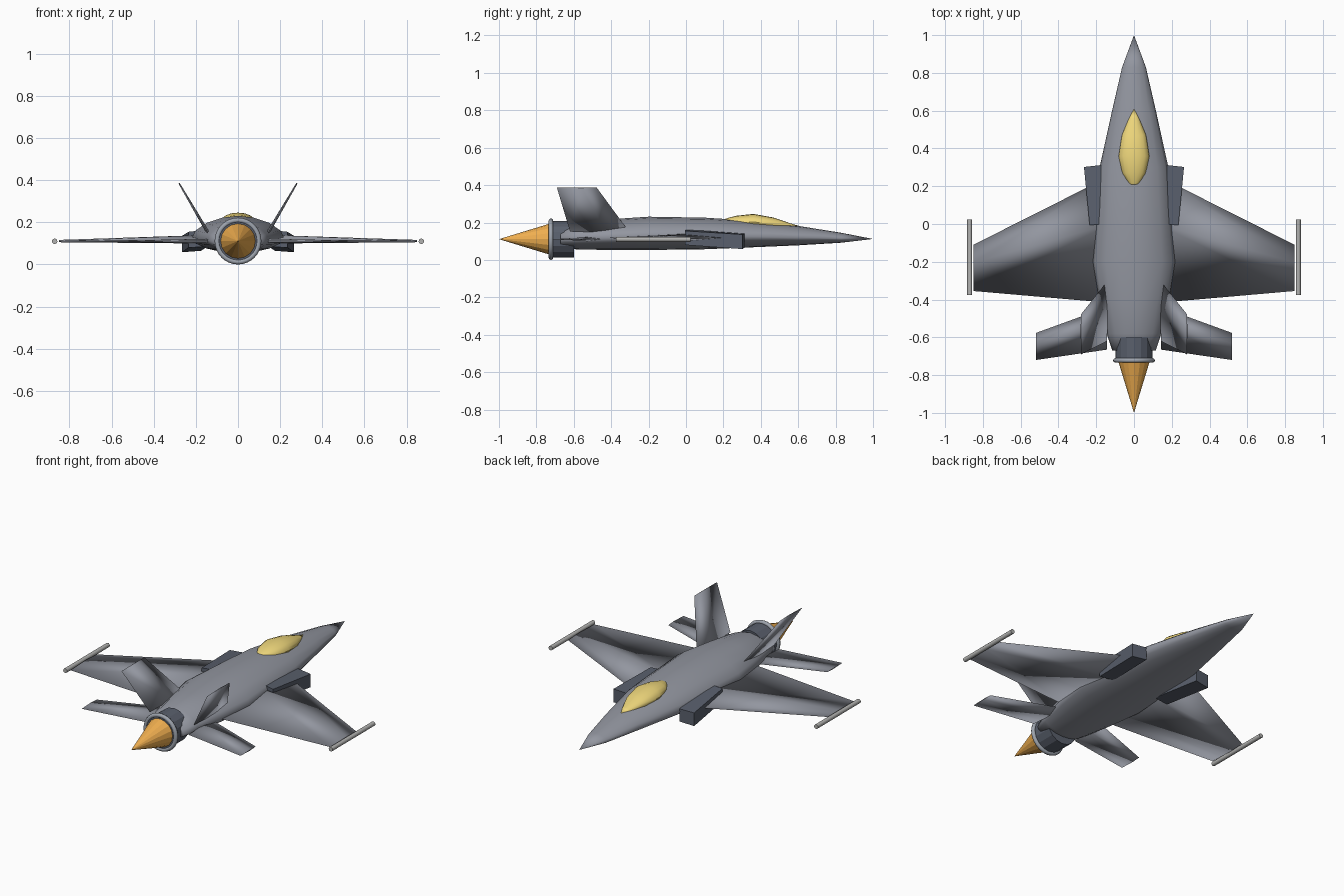
import bpy, bmesh, math
from mathutils import Vector

if "Cube" in bpy.data.objects:
    bpy.data.objects.remove(bpy.data.objects["Cube"])

ZC = 0.111  # engine axis height


def material(name, rgb):
    m = bpy.data.materials.new(name)
    m.diffuse_color = (*rgb, 1)
    m.use_nodes = True
    m.node_tree.nodes["Principled BSDF"].inputs["Base Color"].default_value = m.diffuse_color
    return m


BODY = material("body_grey", (0.29, 0.305, 0.35))
DARK = material("dark_grey", (0.10, 0.115, 0.15))
RING = material("ring_grey", (0.34, 0.37, 0.42))
RAIL = material("rail_grey", (0.45, 0.45, 0.44))
GOLD = material("canopy_gold", (0.86, 0.68, 0.20))
ORANGE = material("flame_orange", (0.88, 0.43, 0.08))


def loft(name, rings, mat, smooth=40):
    """Skin a list of equal-length closed rings; one-point rings make tips."""
    bm = bmesh.new()
    loops = [[bm.verts.new(p) for p in r] for r in rings]
    for a, b in zip(loops, loops[1:]):
        n = max(len(a), len(b))
        for i in range(n):
            j = (i + 1) % n
            if len(a) == 1:
                bm.faces.new((a[0], b[i], b[j]))
            elif len(b) == 1:
                bm.faces.new((a[i], b[0], a[j]))
            else:
                bm.faces.new((a[i], b[i], b[j], a[j]))
    for end in (loops[0], loops[-1]):
        if len(end) > 2:
            bm.faces.new(end)
    bmesh.ops.recalc_face_normals(bm, faces=bm.faces)
    me = bpy.data.meshes.new(name)
    bm.to_mesh(me)
    bm.free()
    ob = bpy.data.objects.new(name, me)
    bpy.context.collection.objects.link(ob)
    me.materials.append(mat)
    if smooth:
        bpy.ops.object.select_all(action='DESELECT')
        bpy.context.view_layer.objects.active = ob
        ob.select_set(True)
        bpy.ops.object.shade_smooth_by_angle(angle=math.radians(smooth))
    return ob


def oval(y, hw, zb, zt, n=16, power=2.0, mid=0.5):
    """Superelliptic section in the xz plane, widest at fraction mid of its height."""
    zc = zb + mid * (zt - zb)
    ring = []
    for i in range(n):
        t = 2 * math.pi * i / n
        c, s = math.cos(t), math.sin(t)
        hz = zt - zc if s > 0 else zc - zb
        ring.append((hw * math.copysign(abs(c) ** (2 / power), c), y,
                     zc + hz * math.copysign(abs(s) ** (2 / power), s)))
    return ring


def circle(y, r, x=0, z=ZC, n=16):
    return [(x + px, y, pz) for px, _, pz in oval(0, r, z - r, z + r, n)]


def foil(name, side, root, tip):
    """Tapered diamond-section surface; ends are (x, z, y_lead, y_trail, thickness)."""
    span = Vector((tip[0] - root[0], 0, tip[1] - root[1])).normalized()
    nx, nz = -span.z, span.x
    rings = []
    for x, z, yl, yt, th in (root, tip):
        rings.append([(side * (x + nx * h * th), yl + (yt - yl) * c, z + nz * h * th)
                      for c, h in ((0, 0), (0.38, 0.5), (1, 0), (0.38, -0.5))])
    return loft(name, rings, BODY, smooth=180)


# Fuselage
sections = [(0.83, 0.063, 0.092, 0.145), (0.6, 0.116, 0.078, 0.182),
            (0.3, 0.182, 0.065, 0.213), (0.1, 0.195, 0.057, 0.226),
            (-0.2, 0.22, 0.053, 0.231), (-0.4, 0.185, 0.053, 0.218),
            (-0.58, 0.145, 0.056, 0.203), (-0.67, 0.115, 0.065, 0.17)]
loft("fuselage", [[(0, 1, 0.112)]] +
     [oval(*s, power=1.8, mid=0.4) for s in sections], BODY, 85)

# Canopy
loft("canopy", [[(0, 0.61, 0.18)]] +
     [oval(*s) for s in ((0.56, 0.027, 0.165, 0.195), (0.47, 0.064, 0.16, 0.226),
                         (0.36, 0.081, 0.16, 0.246), (0.27, 0.063, 0.17, 0.236),
                         (0.215, 0.03, 0.19, 0.222))] + [[(0, 0.195, 0.213)]], GOLD)

# Engine nozzle, ring and flame
loft("nozzle", [circle(-0.6, 0.097), circle(-0.73, 0.097)], DARK, 10)
bpy.ops.mesh.primitive_torus_add(location=(0, -0.722, ZC), rotation=(math.pi / 2, 0, 0),
                                 major_radius=0.099, minor_radius=0.012,
                                 major_segments=32, minor_segments=8)
bpy.context.object.name = "nozzle_ring"
bpy.context.object.data.materials.append(RING)
bpy.ops.object.shade_smooth_by_angle(angle=math.radians(60))
loft("exhaust_flame", [circle(-0.725, 0.084), [(0, -1, ZC)]], ORANGE, 10)

for side, tag in ((-1, "left"), (1, "right")):
    # Main wings with tip rails
    foil("wing_" + tag, side, (0.12, 0.12, 0.258, -0.418, 0.042),
         (0.85, 0.111, -0.11, -0.355, 0.011))
    loft("tip_rail_" + tag, [circle(0.025, 0.013, side * 0.87, 0.11, 12),
                             circle(-0.375, 0.013, side * 0.87, 0.11, 12)], RAIL)
    # Tailplanes and canted fins
    foil("tailplane_" + tag, side, (0.143, 0.112, -0.44, -0.665, 0.02),
         (0.52, 0.11, -0.577, -0.72, 0.008))
    foil("tail_fin_" + tag, side, (0.143, 0.152, -0.305, -0.62, 0.016),
         (0.28, 0.386, -0.477, -0.69, 0.007))
    # Air intakes, splayed outwards at the front
    box = [[(side * x, y, z) for x, y, z in ring] for ring in (
        ((0.175, 0.312, 0.065), (0.265, 0.302, 0.058),
         (0.265, 0.302, 0.136), (0.175, 0.312, 0.14)),
        ((0.145, 0.002, 0.085), (0.235, -0.006, 0.08),
         (0.235, -0.006, 0.155), (0.145, 0.002, 0.165)))]
    loft("intake_" + tag, box, DARK, 0)
